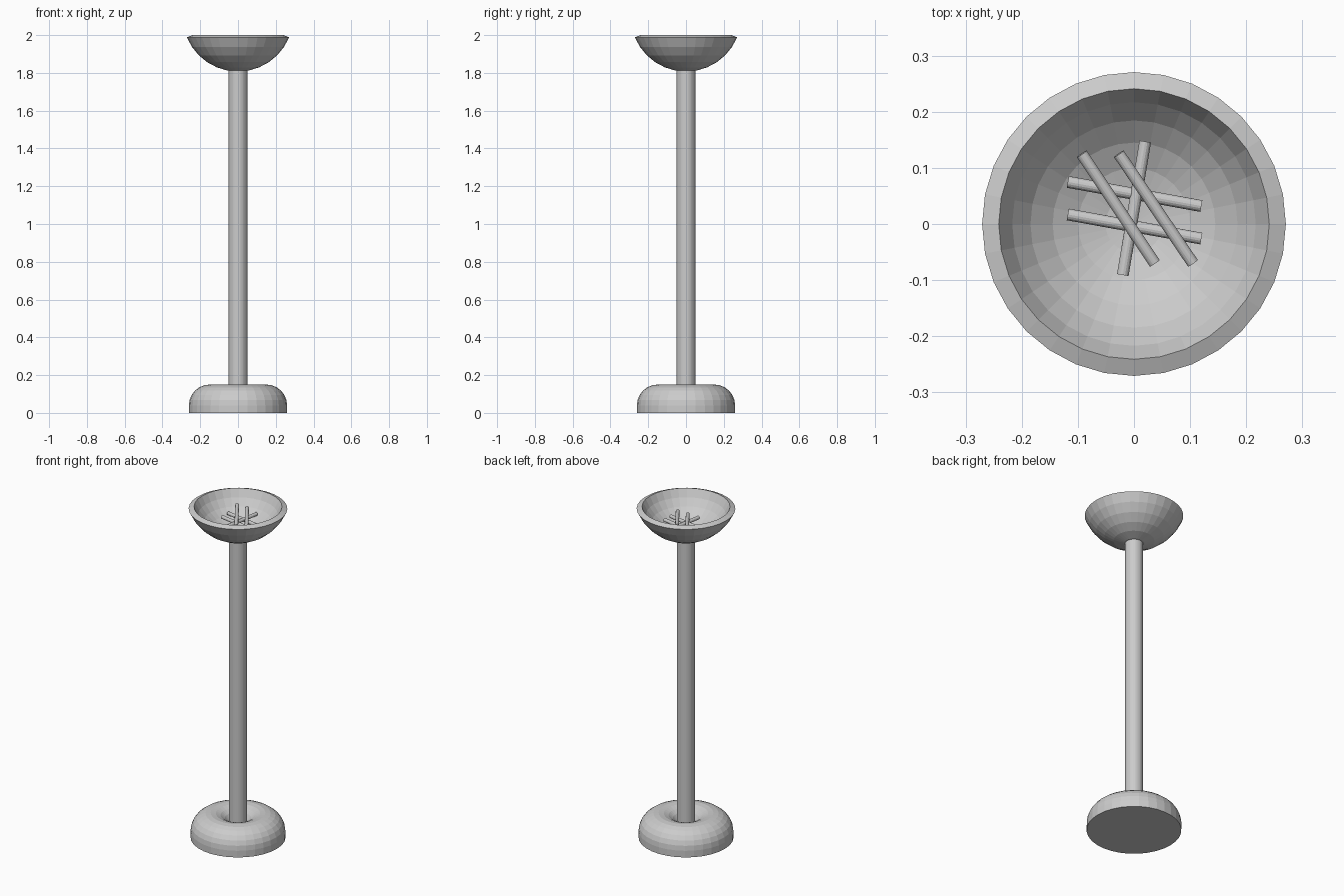
import bpy, bmesh, math
from mathutils import Vector

if "Cube" in bpy.data.objects:
    bpy.data.objects.remove(bpy.data.objects["Cube"])

SEG = 32
grey = bpy.data.materials.new("plain grey")
grey.diffuse_color = (0.6, 0.6, 0.6, 1)
grey.use_nodes = True
grey.node_tree.nodes["Principled BSDF"].inputs["Base Color"].default_value = grey.diffuse_color


def finish(name, bm):
    bmesh.ops.remove_doubles(bm, verts=bm.verts, dist=1e-5)
    bmesh.ops.recalc_face_normals(bm, faces=bm.faces)
    me = bpy.data.meshes.new(name)
    bm.to_mesh(me)
    bm.free()
    me.materials.append(grey)
    ob = bpy.data.objects.new(name, me)
    bpy.context.collection.objects.link(ob)
    return ob


def lathe(name, profile):
    """Spin an (r, z) profile around the z axis."""
    bm = bmesh.new()
    vs = [bm.verts.new((r, 0, z)) for r, z in profile]
    es = [bm.edges.new(p) for p in zip(vs, vs[1:])]
    bmesh.ops.spin(bm, geom=vs + es, cent=(0, 0, 0), axis=(0, 0, 1),
                   angle=math.tau, steps=SEG, use_duplicate=False)
    return finish(name, bm)


def rod(name, a, b, radius, sides):
    """Closed cylinder between two points."""
    a, b = Vector(a), Vector(b)
    bm = bmesh.new()
    bmesh.ops.create_cone(bm, cap_ends=True, segments=sides, radius1=radius,
                          radius2=radius, depth=(b - a).length)
    bm.transform((b - a).to_track_quat('Z', 'Y').to_matrix().to_4x4())
    bmesh.ops.translate(bm, verts=bm.verts, vec=(a + b) / 2)
    return finish(name, bm)


# base: upper part of a ring, with a flat underside
ring = [(0.15 + 0.11 * math.cos(t), 0.04 + 0.11 * math.sin(t))
        for t in (math.radians(d) for d in range(0, 151, 15))]
lathe("base", [(0, 0), (0.26, 0)] + ring + [(0.04, 0.08), (0, 0.08)])

# pole
rod("pole", (0, 0, 0.04), (0, 0, 1.825), 0.05, SEG)

# bowl: thick spherical shell, rim cut square to the surface
RIM, ROWS, CZ = math.radians(67.5), 6, 2.1
angles = [RIM * i / ROWS for i in range(ROWS + 1)]
outer = [(0.293 * math.sin(t), CZ - 0.293 * math.cos(t)) for t in angles]
inner = [(0.261 * math.sin(t), CZ - 0.261 * math.cos(t)) for t in angles]
lathe("bowl", outer + inner[::-1])

# loose sticks piled in the bowl
sticks = [((-0.118, 0.075, 1.90), (0.120, 0.032, 1.90)),
          ((-0.118, 0.017, 1.90), (0.120, -0.026, 1.90)),
          ((0.020, 0.147, 1.905), (-0.020, -0.091, 1.905)),
          ((-0.093, 0.125, 1.938), (0.037, -0.070, 1.918)),
          ((-0.027, 0.125, 1.938), (0.105, -0.070, 1.918))]
for i, (a, b) in enumerate(sticks):
    rod(f"stick_{i + 1}", a, b, 0.0105, 16)
